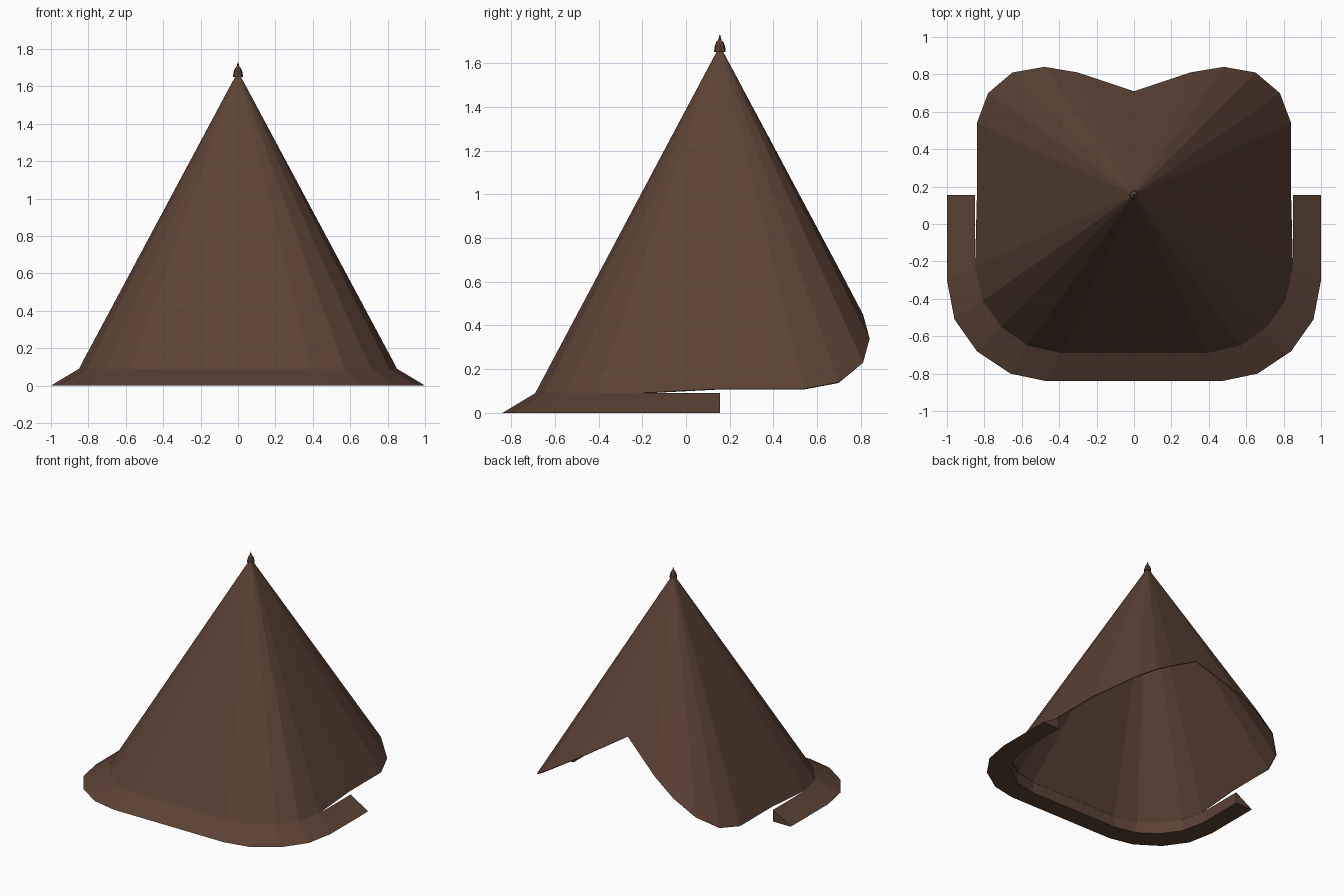
import bpy
import bmesh
from math import cos, sin, pi

cube = bpy.data.objects.get("Cube")
if cube:
    bpy.data.objects.remove(cube)

brown = bpy.data.materials.new("dark_brown_hide")
brown.use_nodes = True
colour = (0.105, 0.054, 0.034, 1)
brown.diffuse_color = colour
brown.node_tree.nodes["Principled BSDF"].inputs["Base Color"].default_value = colour

APEX = (0, 0.155, 1.68)


def make(name, verts, faces):
    mesh = bpy.data.meshes.new(name)
    mesh.from_pydata(verts, [], faces)
    bm = bmesh.new()
    bm.from_mesh(mesh)
    bmesh.ops.recalc_face_normals(bm, faces=bm.faces)
    bm.to_mesh(mesh)
    bm.free()
    mesh.materials.append(brown)
    ob = bpy.data.objects.new(name, mesh)
    bpy.context.collection.objects.link(ob)
    return ob


def mirrored(half):
    """Extend a +x half outline, listed back to front, round to the -x side."""
    return half + [(-x, y, z) for x, y, z in reversed(half)]


def loft(name, rings, cap=True):
    """Join equal cross-sections into a closed strip."""
    n = len(rings[0])
    verts = [p for ring in rings for p in ring]
    faces = [(i * n + j, i * n + (j + 1) % n, (i + 1) * n + (j + 1) % n, (i + 1) * n + j)
             for i in range(len(rings) - 1) for j in range(n)]
    if cap:
        faces += [tuple(range(n)), tuple(range(len(verts) - n, len(verts)))]
    return make(name, verts, faces)


# Tent cover: flat panels fanning from the apex to a rim raised at the back
back_rim = [(0.30, 0.81, 0.45), (0.48, 0.84, 0.34), (0.65, 0.81, 0.23),
            (0.78, 0.70, 0.14), (0.84, 0.54, 0.11), (0.84, 0.155, 0.11)]
front_rim = [(0.85, -0.23), (0.81, -0.41), (0.71, -0.55), (0.57, -0.65), (0.39, -0.69)]
rim = [(0, 0.71, 0.64)] + mirrored(back_rim + [(x, y, 0.09) for x, y in front_rim])
count = len(rim)
cover = make("tent_cover", [APEX] + rim,
             [(0, i + 1, (i + 1) % count + 1) for i in range(count)])
cloth = cover.modifiers.new("cloth_thickness", 'SOLIDIFY')
cloth.thickness = 0.006
cloth.offset = -1

# Flared skirt: wedge section swept round the front, closed at both ends
inner = [(0.85, 0.155)] + front_rim
outer = [(1, 0.155), (1, -0.30), (0.96, -0.51), (0.84, -0.68), (0.66, -0.80), (0.47, -0.84)]
tops = mirrored([(x, y, 0.09) for x, y in inner])
feet = mirrored([(x, y, 0) for x, y in inner])
hems = mirrored([(x, y, 0) for x, y in outer])
loft("ground_skirt", list(zip(tops, hems, feet)))

# Finial: small turned cap over the apex
profile = [(0.027, 1.65), (0.024, 1.675), (0.017, 1.695), (0.008, 1.705), (0.001, 1.73)]
loft("top_finial", [[(r * cos(k * pi / 4), APEX[1] + r * sin(k * pi / 4), z) for k in range(8)]
                    for r, z in profile])
